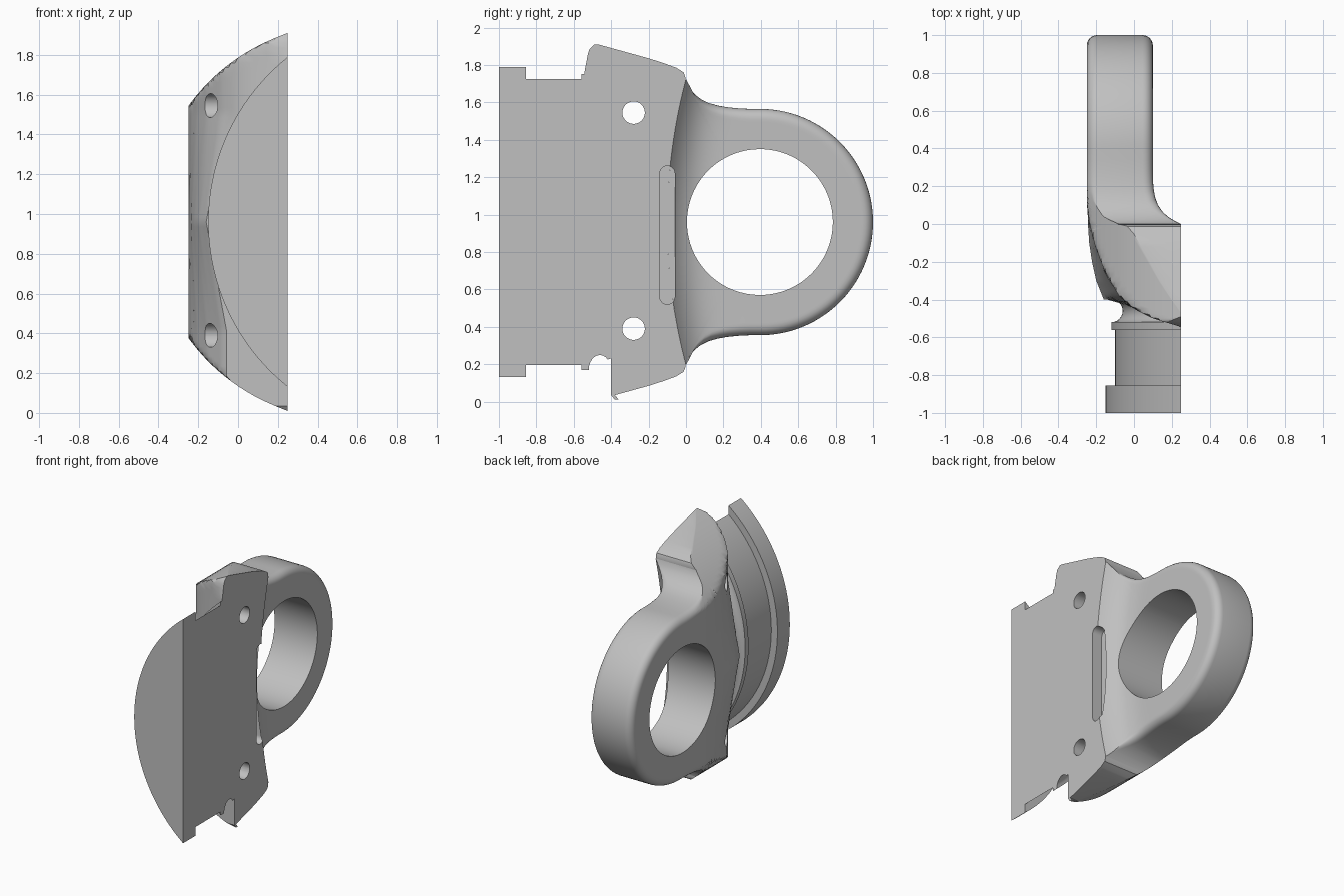
import bpy, bmesh, math

if "Cube" in bpy.data.objects:
    bpy.data.objects.remove(bpy.data.objects["Cube"])

grey = bpy.data.materials.new("light grey")
grey.use_nodes = True
grey.diffuse_color = (0.53, 0.53, 0.53, 1)
grey.node_tree.nodes["Principled BSDF"].inputs["Base Color"].default_value = (0.53, 0.53, 0.53, 1)

ZC = 0.96       # mid height
YC = 0.395      # bore centre
FLAT = 0.25     # flat mating face


def interp(t, pts):
    """Piecewise linear lookup in (t, value) pairs."""
    if t <= pts[0][0]:
        return pts[0][1]
    for (a, va), (b, vb) in zip(pts, pts[1:]):
        if t <= b:
            return va + (vb - va) * (t - a) / (b - a)
    return pts[-1][1]


def loft(name, loops, closed=False):
    """Skin a row of equal closed loops; cap the ends unless closed."""
    bm = bmesh.new()
    rows = [[bm.verts.new(p) for p in lp] for lp in loops]
    n = len(rows[0])
    pairs = list(zip(rows, rows[1:])) + ([(rows[-1], rows[0])] if closed else [])
    for a, b in pairs:
        for i in range(n):
            j = (i + 1) % n
            bm.faces.new((a[i], a[j], b[j], b[i]))
    if not closed:
        bm.faces.new(rows[0])
        bm.faces.new(rows[-1])
    bmesh.ops.remove_doubles(bm, verts=bm.verts, dist=1e-5)
    bmesh.ops.recalc_face_normals(bm, faces=bm.faces)
    me = bpy.data.meshes.new(name)
    bm.to_mesh(me)
    bm.free()
    ob = bpy.data.objects.new(name, me)
    bpy.context.collection.objects.link(ob)
    me.materials.append(grey)
    return ob


def activate(ob):
    bpy.ops.object.select_all(action='DESELECT')
    ob.select_set(True)
    bpy.context.view_layer.objects.active = ob


def cut(ob, cutter):
    activate(ob)
    m = ob.modifiers.new("cut", 'BOOLEAN')
    m.operation, m.solver, m.object = 'DIFFERENCE', 'EXACT', cutter
    bpy.ops.object.modifier_apply(modifier=m.name)


def capsule(name, y, z0, z1, r, x0, x1):
    """Prism along x with a capsule or round outline."""
    out = []
    for k in range(40):
        a = 2 * math.pi * (k + 0.5) / 40
        out.append((y + r * math.cos(a), (z1 if math.sin(a) > 0 else z0) + r * math.sin(a)))
    ob = loft(name, [[(x, p, q) for p, q in out] for x in (x0, x1)])
    ob.hide_render = True
    return ob


# Outer (-x) skin shared by the body and the head
MID = [(-0.545, 0.25), (-0.45, 0.02), (-0.41, -0.12), (-0.4, -0.16), (-0.3, -0.2),
       (-0.2, -0.222), (-0.1, -0.237), (0.1, -0.25)]
ENDS = [(-0.545, 0.25), (-0.5, 0.1), (-0.45, 0.0), (-0.38, -0.08), (-0.25, -0.155),
        (-0.12, -0.205), (0.0, -0.235), (0.12, -0.25)]


def skin(y, z):
    dz = abs(z - ZC)
    w = min(1, dz / 0.55)
    x = (1 - w) * interp(y, MID) + w * interp(y, ENDS)
    arc = 0.56 - math.sqrt(max(0, 0.995 - dz * dz))
    return min(FLAT - 0.001, max(x, arc, -0.25))


def crease(dz):
    return -0.1 + 0.1 * (dz / 0.765) ** 2


# Plug: grooved round segment, cut flat on the +x side
prof = [(-1, 1.06), (-0.855, 1.06), (-0.855, 1.01), (-0.56, 1.01), (-0.56, 1.03)]
prof += [(-0.46 - 0.06 * math.cos(math.pi * k / 12), 1.03 - 0.06 * math.sin(math.pi * k / 12))
         for k in range(10)]
prof += [(-0.36, 0.975)]
loops = []
for y, r in prof:
    a0 = math.acos((0.91 - FLAT) / r)
    loops.append([(0.91 - r * math.cos(a0 * (k / 32 - 1)), y, ZC + r * math.sin(a0 * (k / 32 - 1)))
                  for k in range(65)])
plug = loft("plug", loops)

# Body: stacked sections with a tab reaching forward at the top
rows = []
levels = [-0.95 + 1.9 * k / 76 for k in range(77)]
for dz in levels:
    back = crease(dz) if abs(dz) < 0.765 else interp(
        abs(dz), [(0.765, 0), (0.8, -0.012), (0.83, -0.06), (0.87, -0.18), (0.95, -0.47)])
    if dz > 0:
        front = interp(dz, [(0.1, -0.4), (0.3, -0.543), (0.8, -0.543), (0.92, -0.52), (0.95, -0.49)])
    else:
        front = interp(-dz, [(0.93, -0.4), (0.95, -0.38)])
        back = max(back, front + 0.02)
    z = ZC + dz
    ys = [front + (back - front) * k / 20 for k in range(21)]
    rows.append([(FLAT, front, z)] + [(skin(y, z), y, z) for y in ys] + [(FLAT, back, z)])
body = loft("body", rows)

# Head outline (upper half): crease, concave neck, round end
half = [(crease(d), d) for d in [0.765 * k / 20 for k in range(21)]]
half += [(0.008, 0.735), (0.025, 0.707), (0.05, 0.68), (0.08, 0.657), (0.12, 0.637),
         (0.17, 0.623), (0.22, 0.614), (0.28, 0.608), (0.34, 0.605)]
half += [(YC + 0.605 * math.sin(a), 0.605 * math.cos(a))
         for a in [math.pi / 2 * k / 28 for k in range(29)]]
half[-1] = (1.0, 0.0)
outline = half + [(y, -d) for y, d in reversed(half[1:-1])]

# Head: each section runs from the bore outward, with rounded rims
sections = []
for y, d in outline:
    length = math.hypot(y - YC, d)
    uy, uz = (y - YC) / length, d / length
    on_crease = y < 0.001 and abs(y - crease(d)) < 1e-4
    fr = 0.0 if on_crease else 0.055 * min(1, (y + 0.02) / 0.12)
    span = length - 0.39
    dists = [0.055 + (span - 0.055) * (1 - k / 12) for k in range(13)]
    dists += [0.04, 0.028, 0.017, 0.008, 0.002, 0]
    right, left = [], []
    for e in dists:
        py, pz = YC + uy * (length - e), uz * (length - e)
        u = min(1, max(0, (py - crease(pz)) / 0.35))
        xr = 0.1 + 0.15 * (1 - u) ** 3.5
        q = max(0, fr - e)
        drop = fr - math.sqrt(fr * fr - q * q)
        right.append((xr - drop, py, ZC + pz))
        left.append((max(skin(py, ZC + pz), -0.25 + drop), py, ZC + pz))
    sections.append(right + left[::-1])
head = loft("ring_head", sections, closed=True)

# Bolt holes and the shallow relief beside the ring
cutters = [(body, capsule("hole_cutter", -0.28, z, z, 0.06, -0.6, 0.6)) for z in (0.39, 1.545)]
relief = capsule("relief_cutter", -0.1, 0.56, 1.22, 0.04, 0.17, 0.4)
cutters += [(body, relief), (head, relief)]
for ob, c in cutters:
    cut(ob, c)
for c in {c for _, c in cutters}:
    bpy.data.objects.remove(c)

for ob in (plug, body, head):
    activate(ob)
    bpy.ops.object.shade_smooth_by_angle(angle=math.radians(35))
